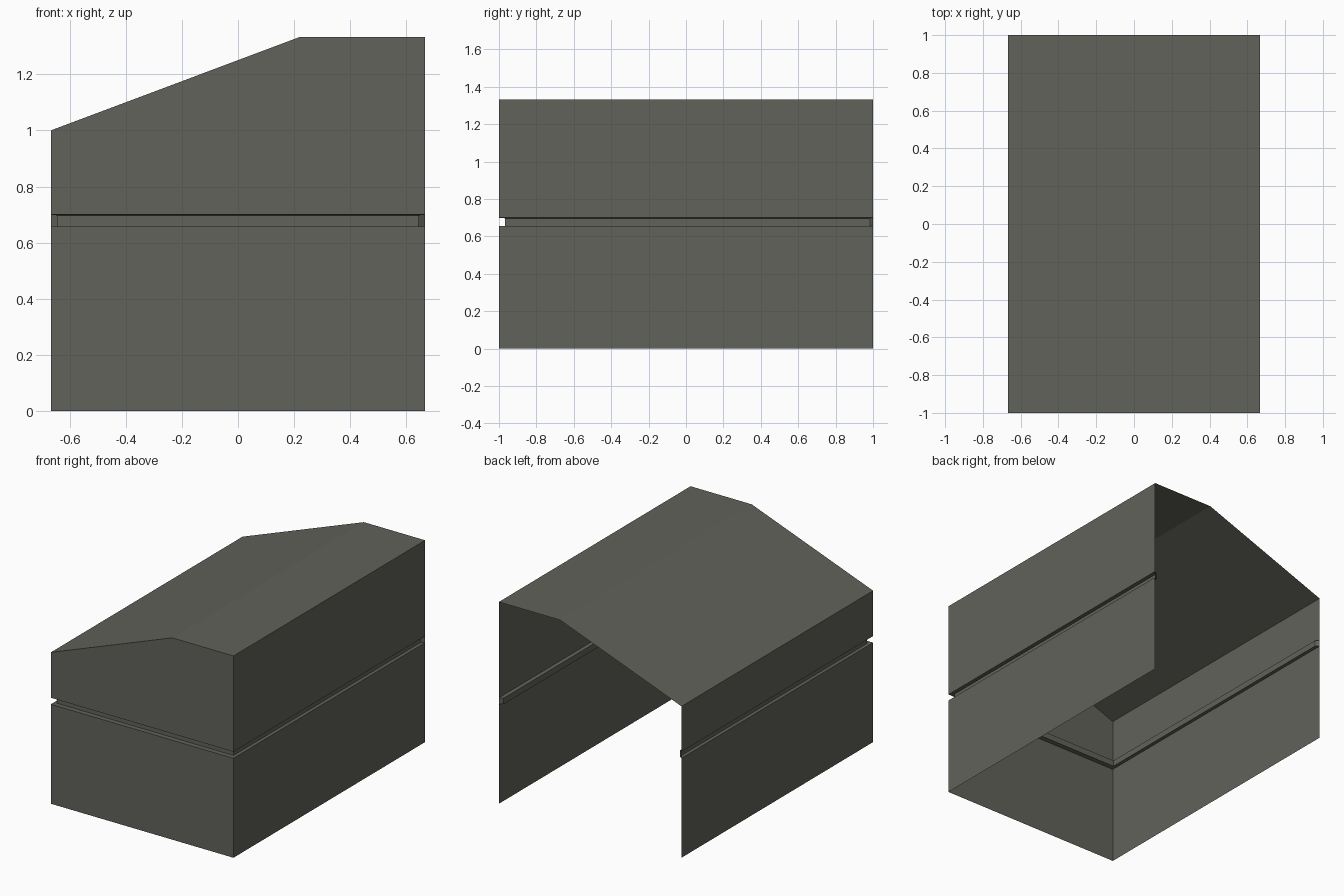
import bpy

if "Cube" in bpy.data.objects:
    bpy.data.objects.remove(bpy.data.objects["Cube"])

W, D = 0.667, 1.0            # half width, half depth
IW, IF, IB = 0.644, -0.967, 0.983   # groove: inner half width, front, back end
EAVE, RIDGE, PEAK_X = 1.0, 1.333, 0.22

mat = bpy.data.materials.new("olive grey")
mat.diffuse_color = (0.122, 0.122, 0.105, 1)
mat.use_nodes = True
mat.node_tree.nodes["Principled BSDF"].inputs["Base Color"].default_value = mat.diffuse_color


def ring(z, inner=False):
    """U-shaped outline, open at the back: left, front, right."""
    w, f, b = (IW, IF, IB) if inner else (W, -D, D)
    return [(-w, b, z), (-w, f, z), (w, f, z), (w, b, z)]


def bridge(rings):
    """Join successive outlines with outward-facing quads."""
    faces = []
    for r in range(len(rings) - 1):
        for i in range(3):
            a, b = r * 4 + i, (r + 1) * 4 + i
            faces.append((a, a + 1, b + 1, b))
    return faces


def make(name, verts, faces):
    mesh = bpy.data.meshes.new(name)
    mesh.from_pydata(verts, [], faces)
    mesh.materials.append(mat)
    mesh.update()
    ob = bpy.data.objects.new(name, mesh)
    bpy.context.collection.objects.link(ob)


# Lower walls
rings = [ring(0), ring(0.657)]
make("lower_walls", sum(rings, []), bridge(rings))

# Recessed groove, with slanted caps at its back ends
rings = [ring(0.657), ring(0.657, True), ring(0.697, True), ring(0.70)]
caps = [(0, 4, 8, 12), (3, 15, 11, 7)]
make("groove", sum(rings, []), bridge(rings) + caps)

# Upper walls, the front one following the roof line
front = [(-W, EAVE), (PEAK_X, RIDGE), (W, RIDGE)]
verts = ring(0.70) + [(x, y, z) for y in (-D, D) for x, z in front]
make("upper_walls", verts, [(0, 1, 4, 7), (1, 2, 6, 5, 4), (2, 3, 9, 6)])

# Roof: long slope and flat strip
verts = [(x, y, z) for y in (-D, D) for x, z in front]
make("roof", verts, [(0, 1, 4, 3), (1, 2, 5, 4)])
